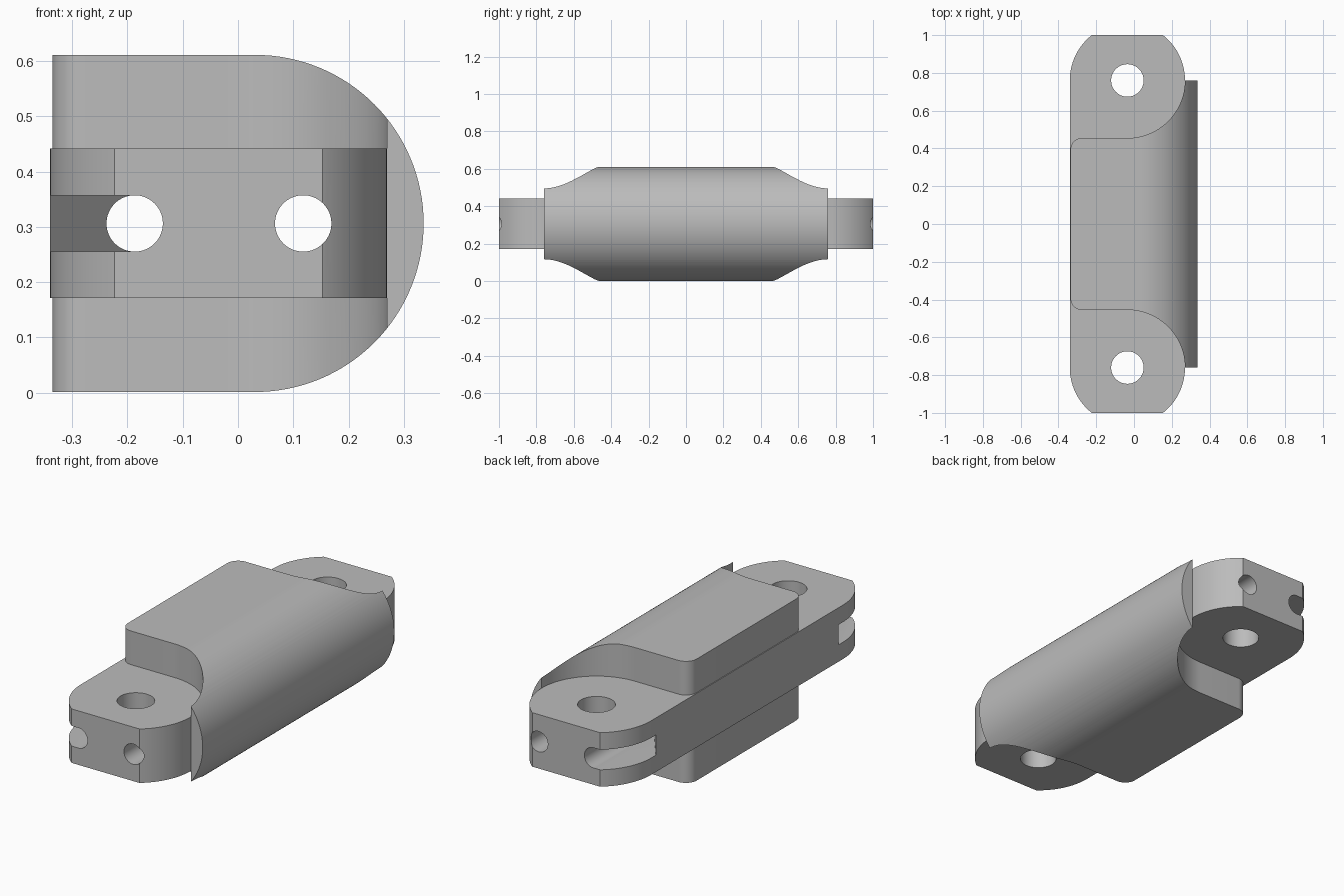
import bpy, bmesh
from math import cos, sin, radians
from mathutils import Vector

if "Cube" in bpy.data.objects:
    bpy.data.objects.remove(bpy.data.objects["Cube"], do_unlink=True)

grey = bpy.data.materials.new("plain grey")
grey.use_nodes = True
grey.diffuse_color = (0.5, 0.5, 0.5, 1)
grey.node_tree.nodes["Principled BSDF"].inputs["Base Color"].default_value = (0.5, 0.5, 0.5, 1)

LEFT, MID, R = -0.336, 0.306, 0.305      # flat side, mid height, main radius
PIN_X, PIN_Y, SHOULDER = -0.035, 0.76, 0.336


def arc(cx, cy, r, a0, a1, n=24):
    """Points along a circular arc, angles in degrees."""
    angles = [radians(a0 + (a1 - a0) * i / n) for i in range(n + 1)]
    return [(cx + r * cos(a), cy + r * sin(a)) for a in angles]


def prism(name, points, low, high, along_y=False):
    """Extrude an outline along z, or an x-z outline along y."""
    bm = bmesh.new()
    place = (lambda p: (p[0], low, p[1])) if along_y else (lambda p: (p[0], p[1], low))
    face = bm.faces.new([bm.verts.new(place(p)) for p in points])
    moved = bmesh.ops.extrude_face_region(bm, geom=[face])["geom"]
    step = Vector((0, high - low, 0)) if along_y else Vector((0, 0, high - low))
    bmesh.ops.translate(bm, vec=step, verts=[g for g in moved if isinstance(g, bmesh.types.BMVert)])
    bmesh.ops.recalc_face_normals(bm, faces=bm.faces)
    mesh = bpy.data.meshes.new(name)
    bm.to_mesh(mesh)
    bm.free()
    mesh.materials.append(grey)
    ob = bpy.data.objects.new(name, mesh)
    bpy.context.collection.objects.link(ob)
    return ob


def combine(target, tool, operation):
    """Apply a boolean and discard the tool."""
    mod = target.modifiers.new(operation.lower(), "BOOLEAN")
    mod.operation, mod.solver, mod.object = operation, "EXACT", tool
    bpy.context.view_layer.objects.active = target
    bpy.ops.object.modifier_apply(modifier=mod.name)
    bpy.data.objects.remove(tool, do_unlink=True)


def flip(points):
    return [(x, -y) for x, y in reversed(points)]


# Rounded sleeve: half-round cross-section trimmed by the shouldered plan
section = [(-0.5, MID - R)] + arc(0.031, MID, R, -90, 90, 64) + [(-0.5, MID + R)]
sleeve = prism("hinge_body", section, -0.9, 0.9, along_y=True)
front = (arc(LEFT + 0.06, -0.395, 0.06, 180, 90, 10)[:-1] + [(LEFT + 0.06, -0.455)])
front = arc(LEFT + 0.06, -PIN_Y + R - 0.0 + 0.06, 0.06, 180, 270, 10)
front += arc(PIN_X, -PIN_Y, R, 90, 0, 32) + [(0.4, -PIN_Y)]
combine(sleeve, prism("plan_trim", front + flip(front), -0.1, 0.8), "INTERSECT")

# Central tongue with rounded, squared-off ends
tongue = prism("tongue", arc(PIN_X, PIN_Y, R, 0, 180, 64) + arc(PIN_X, -PIN_Y, R, 180, 360, 64),
               0.171, 0.442)
combine(tongue, prism("end_trim", [(-0.5, -1), (0.5, -1), (0.5, 1), (-0.5, 1)], -0.1, 0.8),
        "INTERSECT")
combine(sleeve, tongue, "UNION")

# Long cord holes running from end to end
for x in (-0.187, 0.118):
    combine(sleeve, prism("cord_hole", arc(x, MID, 0.051, 0, 354.375, 63), -1.2, 1.2, along_y=True),
            "DIFFERENCE")

# Upright pin holes and slanted side slots at both ends
slot = [(-0.4, -1.1), (-0.187, -1.1), (-0.187, -0.521), (-0.4, -0.805)]
for side in (1, -1):
    combine(sleeve, prism("pin_hole", arc(PIN_X, side * PIN_Y, 0.086, 0, 354.375, 63), -0.1, 0.8),
            "DIFFERENCE")
    outline = slot if side == 1 else flip(slot)
    combine(sleeve, prism("side_slot", outline, MID - 0.0505, MID + 0.0505), "DIFFERENCE")

# Smooth curved faces, crisp edges
bpy.ops.object.select_all(action="DESELECT")
sleeve.select_set(True)
bpy.context.view_layer.objects.active = sleeve
bpy.ops.object.shade_smooth_by_angle(angle=radians(25))
